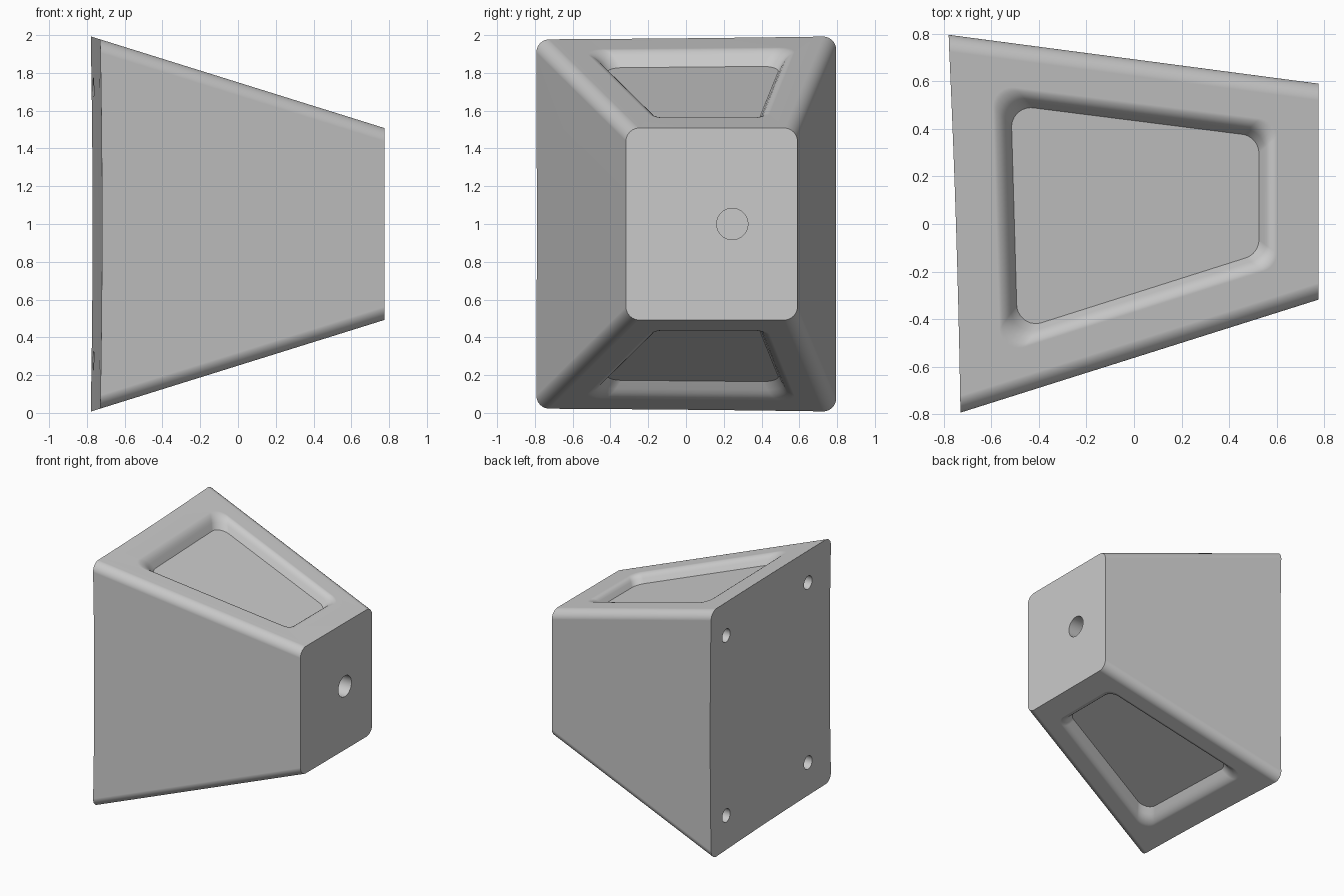
import bpy, bmesh, math
from mathutils import Vector

cube = bpy.data.objects.get("Cube")
if cube:
    bpy.data.objects.remove(cube, do_unlink=True)

grey = bpy.data.materials.new("plain_grey")
grey.use_nodes = True
GREY = (0.59, 0.59, 0.59, 1)
grey.diffuse_color = GREY
grey.node_tree.nodes["Principled BSDF"].inputs["Base Color"].default_value = GREY

END_X = 0.775       # small end face
SLOPE = 0.312       # fall of the top and bottom faces along x
HALF_END = 0.508    # half height of the small end


def rounded(corners, radius, offset=0.0, steps=8):
    """Rounded polygon outline, grown outwards by offset."""
    pts = [Vector(c) for c in corners]
    out = []
    for i, p in enumerate(pts):
        a = (pts[i - 1] - p).normalized()
        b = (pts[(i + 1) % len(pts)] - p).normalized()
        half = a.angle(b) / 2
        bis = (a + b).normalized()
        p = p - bis * offset / math.sin(half)
        centre = p + bis * radius / math.sin(half)
        start = p + a * radius / math.tan(half) - centre
        end = p + b * radius / math.tan(half) - centre
        for k in range(steps + 1):
            out.append(centre + start.lerp(end, k / steps).normalized() * radius)
    return out


def finish(bm, name):
    bmesh.ops.recalc_face_normals(bm, faces=bm.faces)
    mesh = bpy.data.meshes.new(name)
    bm.to_mesh(mesh)
    bm.free()
    mesh.materials.append(grey)
    obj = bpy.data.objects.new(name, mesh)
    bpy.context.collection.objects.link(obj)
    return obj


def loft(rings, name):
    """Closed solid through rings of equal point count."""
    bm = bmesh.new()
    loops = [[bm.verts.new(p) for p in ring] for ring in rings]
    n = len(loops[0])
    for lo, hi in zip(loops, loops[1:]):
        for i in range(n):
            j = (i + 1) % n
            bm.faces.new((lo[i], lo[j], hi[j], hi[i]))
    bm.faces.new(loops[0])
    bm.faces.new(loops[-1])
    return finish(bm, name)


def apply(obj, mod):
    bpy.context.view_layer.objects.active = obj
    bpy.ops.object.modifier_apply(modifier=mod.name)


def cut(obj, cutter):
    mod = obj.modifiers.new("cut", 'BOOLEAN')
    mod.operation = 'DIFFERENCE'
    mod.solver = 'EXACT'
    mod.object = cutter
    apply(obj, mod)
    bpy.data.objects.remove(cutter, do_unlink=True)


# Tapered body with rounded long edges
def body_ring(x):
    d = END_X - x
    top, bottom = 0.59 + 0.132 * d, -0.318 - 0.3156 * d
    h = HALF_END + SLOPE * d
    section = [(bottom, 1 - h), (top, 1 - h), (top, 1 + h), (bottom, 1 + h)]
    return [(x, p.x, p.y) for p in rounded(section, 0.07)]


body = loft([body_ring(-0.9), body_ring(END_X)], "tapered_block")

# Slightly tilted, hollow mounting face
bm = bmesh.new()
bmesh.ops.create_grid(bm, x_segments=14, y_segments=14, size=1.2)
for v in bm.verts:
    y, z = v.co.x, v.co.y
    v.co = (-0.7386 - 0.0314 * y - (y * y + z * z) / 100, y, 1 + z)
back = bmesh.ops.extrude_face_region(bm, geom=bm.faces[:], use_keep_orig=True)
for v in back["geom"]:
    if isinstance(v, bmesh.types.BMVert):
        v.co.x = -1.3
cut(body, finish(bm, "mounting_face_cutter"))

# Recessed pockets in the top and bottom faces
floor = [(-0.517, 0.5), (0.525, 0.368), (0.525, -0.125), (-0.49, -0.447)]
wall = [(0, 0), (0.022, 0.038), (0.034, 0.054), (0.047, 0.066),
        (0.062, 0.073), (0.08, 0.077), (0.08, 0.15)]
for side in (1, -1):
    rings = []
    for grow, rise in wall:
        ring = []
        for p in rounded(floor, 0.08, grow):
            h = HALF_END + SLOPE * (END_X - p.x) - 0.076 + rise
            ring.append((p.x, p.y, 1 + side * h))
        rings.append(ring)
    cut(body, loft(rings, "pocket_cutter"))


# Blind bolt holes
def drill(x, y, z, radius, depth):
    angles = [2 * math.pi * i / 32 for i in range(32)]
    rings = [[(x + s * depth, y + radius * math.cos(a), z + radius * math.sin(a))
              for a in angles] for s in (-1, 1)]
    cut(body, loft(rings, "hole_cutter"))


drill(END_X, 0.245, 1, 0.083, 0.4)
for y in (0.585, -0.5):
    for z in (0.28, 1.72):
        drill(-0.75, y, z, 0.053, 0.25)

# Smooth fillets, crisp borders
bpy.ops.object.select_all(action='DESELECT')
body.select_set(True)
bpy.context.view_layer.objects.active = body
bpy.ops.object.shade_smooth_by_angle(angle=math.radians(30))
weighted = body.modifiers.new("even_normals", 'WEIGHTED_NORMAL')
weighted.keep_sharp = True
